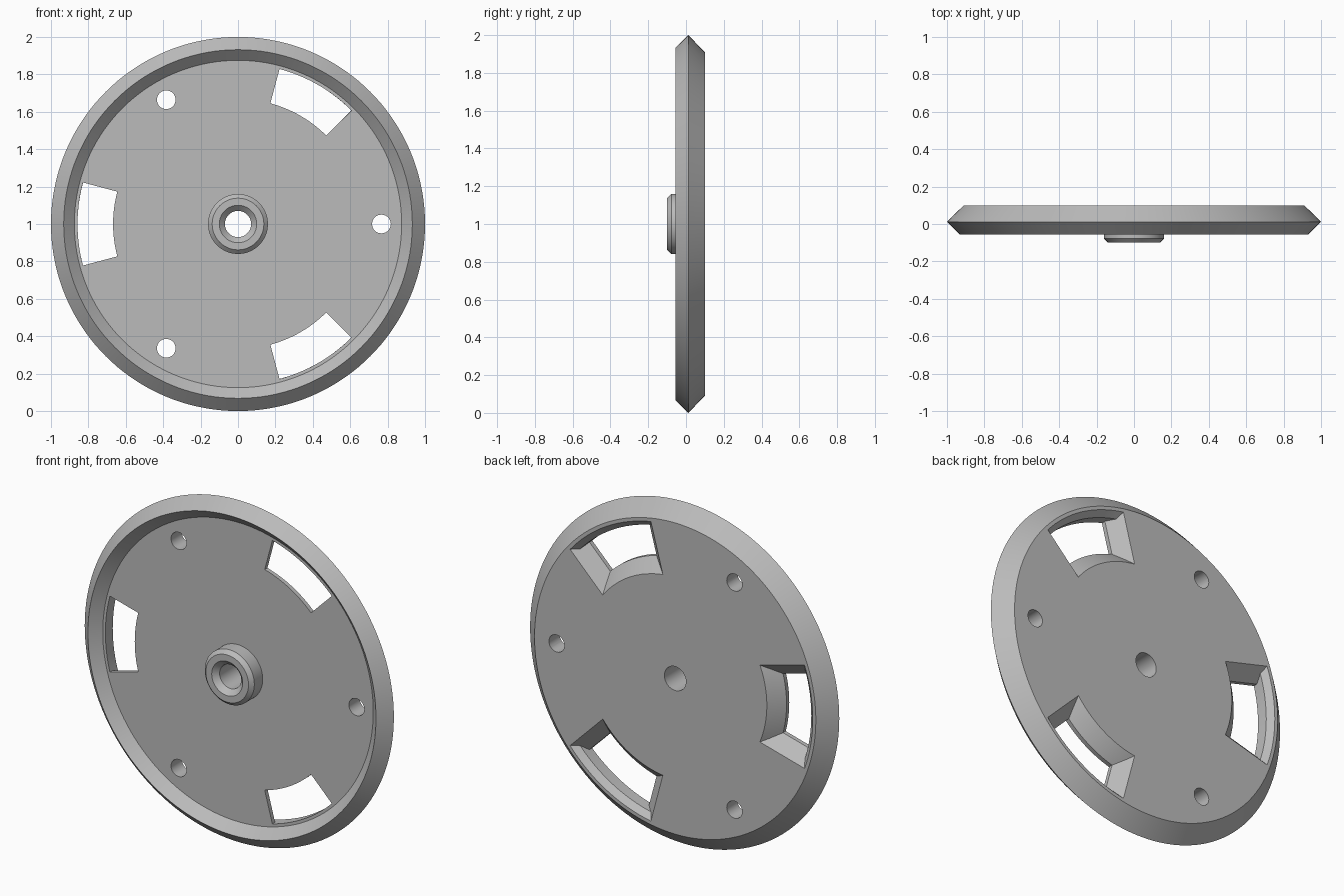
import bpy, bmesh
from math import sin, cos, asin, pi, radians, tau
from mathutils import Vector

cube = bpy.data.objects.get("Cube")
if cube:
    bpy.data.objects.remove(cube, do_unlink=True)

CENTRE_Z = 1.0
GREY = (0.5, 0.5, 0.5, 1.0)
mat = bpy.data.materials.new("plain grey")
mat.use_nodes = True
mat.diffuse_color = GREY
mat.node_tree.nodes["Principled BSDF"].inputs["Base Color"].default_value = GREY


def polar(r, angle, y):
    return Vector((r * cos(angle), y, CENTRE_Z + r * sin(angle)))


def make_object(name, bm):
    bmesh.ops.recalc_face_normals(bm, faces=bm.faces)
    mesh = bpy.data.meshes.new(name)
    bm.to_mesh(mesh)
    bm.free()
    mesh.materials.append(mat)
    obj = bpy.data.objects.new(name, mesh)
    bpy.context.collection.objects.link(obj)
    return obj


def bridge(bm, a, b):
    for i in range(len(a)):
        j = (i + 1) % len(a)
        bm.faces.new((a[i], a[j], b[j], b[i]))


def lathe(name, profile, steps=144):
    """Spin a closed (radius, y) profile about the wheel axis."""
    bm = bmesh.new()
    rings = [[bm.verts.new(polar(r, tau * i / steps, y)) for i in range(steps)]
             for r, y in profile]
    for a, b in zip(rings, rings[1:] + rings[:1]):
        bridge(bm, a, b)
    return make_object(name, bm)


def loft(name, sections):
    """Join matching outlines and cap both ends."""
    bm = bmesh.new()
    rings = [[bm.verts.new(p) for p in s] for s in sections]
    for a, b in zip(rings, rings[1:]):
        bridge(bm, a, b)
    bm.faces.new(rings[0])
    bm.faces.new(rings[-1])
    return make_object(name, bm)


def slot_outline(middle, y, steps=16):
    """Sector outline, flaring towards the back on the sides and inner arc."""
    flare = max(0, y - 0.025)
    r_in, r_out = 0.668 - flare, 0.858 + max(0, y - 0.068)

    def arc(r):
        half = radians(15) + asin(flare / r)
        return [polar(r, middle + half * (2 * i / steps - 1), y)
                for i in range(steps + 1)]
    return arc(r_in) + arc(r_out)[::-1]


# Disc with bevelled rim, recessed front, and a hollow hub
wheel = lathe("wheel_disc", [
    (0.07, 0.10), (0.91, 0.10), (1.0, 0.012), (0.932, -0.056), (0.875, 0.0),
    (0.16, 0.0), (0.16, -0.078), (0.138, -0.10), (0.10, -0.10), (0.07, -0.07)])

# Three flared slots alternating with three round holes
cutters = []
for k in range(3):
    slot_angle = pi + k * tau / 3
    cutters.append(loft("slot_cutter", [slot_outline(slot_angle, y)
                                        for y in (-0.03, 0.025, 0.068, 0.12)]))
    hole = polar(0.767, k * tau / 3, 0)
    ring = [Vector((0.05 * cos(tau * i / 32), 0, 0.05 * sin(tau * i / 32)))
            for i in range(32)]
    cutters.append(loft("hole_cutter", [[hole + p + Vector((0, y, 0)) for p in ring]
                                        for y in (-0.03, 0.13)]))

bpy.ops.object.select_all(action='DESELECT')
bpy.context.view_layer.objects.active = wheel
wheel.select_set(True)
for cutter in cutters:
    cutter.hide_render = True
    mod = wheel.modifiers.new("cut", 'BOOLEAN')
    mod.operation = 'DIFFERENCE'
    mod.solver = 'EXACT'
    mod.object = cutter
    bpy.ops.object.modifier_apply(modifier=mod.name)
    bpy.data.objects.remove(cutter, do_unlink=True)

bpy.ops.object.shade_smooth_by_angle(angle=radians(25))
